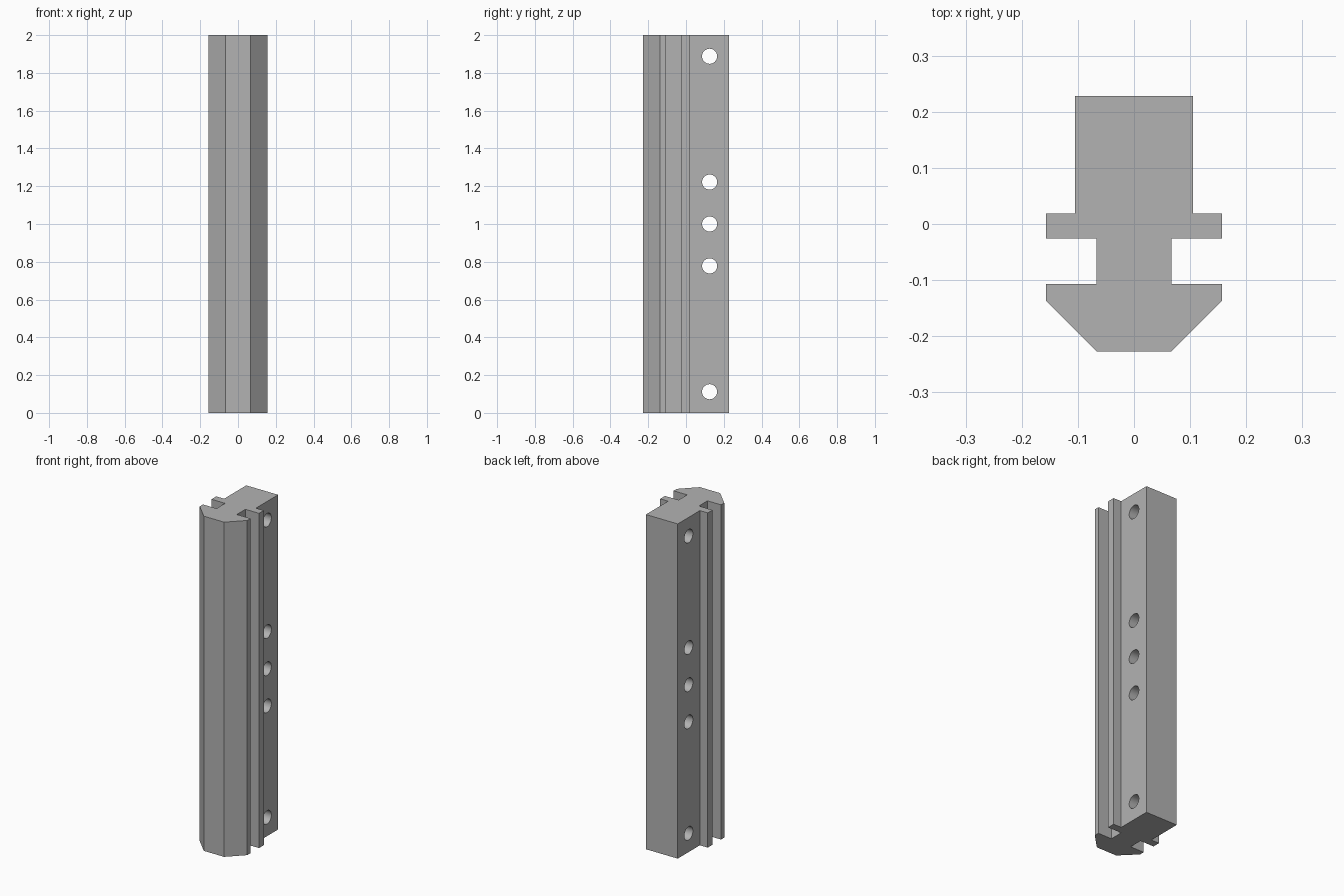
import bpy
import bmesh
import math

cube = bpy.data.objects.get("Cube")
if cube:
    bpy.data.objects.remove(cube, do_unlink=True)

LENGTH = 2.0
HOLE_Y, HOLE_RADIUS = 0.125, 0.04
HOLE_HEIGHTS = (0.112, 0.778, 1.0, 1.222, 1.888)

# Half of the rail cross-section, from the nose to the back
HALF = [(0.067, -0.227), (0.157, -0.137), (0.157, -0.107), (0.067, -0.107),
        (0.067, -0.026), (0.157, -0.026), (0.157, 0.019), (0.105, 0.019),
        (0.105, 0.228)]


def make_object(name, bm):
    mesh = bpy.data.meshes.new(name)
    bmesh.ops.recalc_face_normals(bm, faces=bm.faces)
    bm.to_mesh(mesh)
    bm.free()
    obj = bpy.data.objects.new(name, mesh)
    bpy.context.collection.objects.link(obj)
    return obj


# Material
grey = bpy.data.materials.new("plain grey")
grey.use_nodes = True
colour = (0.45, 0.45, 0.45, 1)
grey.diffuse_color = colour
grey.node_tree.nodes["Principled BSDF"].inputs["Base Color"].default_value = colour

# Extruded rail body, mirrored profile
profile = HALF + [(-x, y) for x, y in reversed(HALF)]
bm = bmesh.new()
base = bm.faces.new([bm.verts.new((x, y, 0)) for x, y in profile])
top = bmesh.ops.extrude_face_region(bm, geom=[base], use_keep_orig=True)["geom"]
bmesh.ops.translate(bm, vec=(0, 0, LENGTH),
                    verts=[v for v in top if isinstance(v, bmesh.types.BMVert)])
rail = make_object("slotted_rail", bm)
rail.data.materials.append(grey)

# Cross holes through the back block
for i, z in enumerate(HOLE_HEIGHTS):
    bpy.ops.mesh.primitive_cylinder_add(vertices=32, radius=HOLE_RADIUS, depth=0.5,
                                        location=(0, HOLE_Y, z),
                                        rotation=(0, math.pi / 2, 0))
    cutter = bpy.context.object
    cutter.name = f"hole_cutter_{i + 1}"
    cutter.data.materials.append(grey)
    cut = rail.modifiers.new("hole", "BOOLEAN")
    cut.operation = "DIFFERENCE"
    cut.solver = "EXACT"
    cut.object = cutter
    bpy.ops.object.select_all(action="DESELECT")
    rail.select_set(True)
    bpy.context.view_layer.objects.active = rail
    bpy.ops.object.modifier_apply(modifier=cut.name)
    bpy.data.objects.remove(cutter, do_unlink=True)

# Smooth hole walls, crisp rail edges
bpy.ops.object.shade_smooth_by_angle(angle=math.radians(30))
